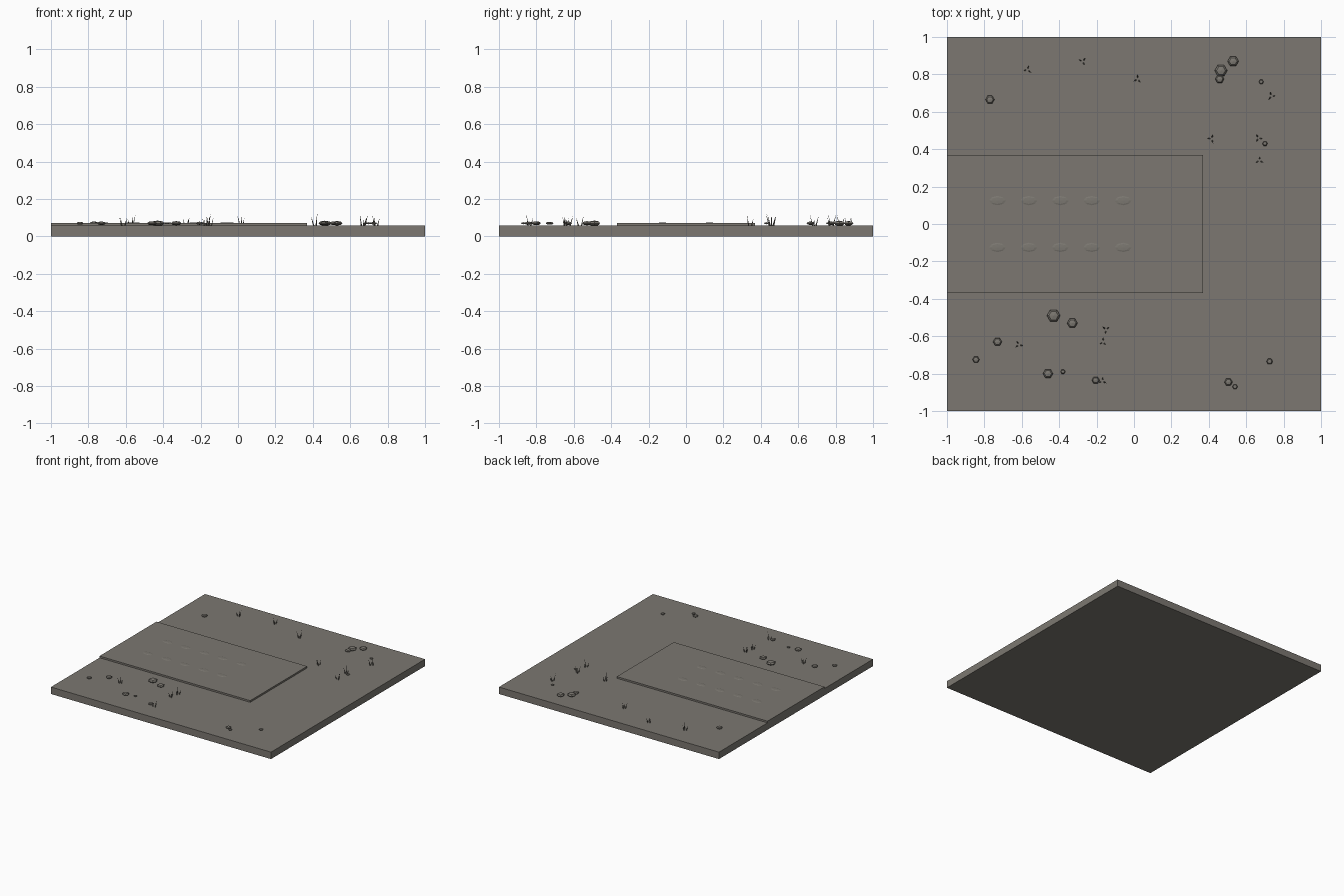
import bpy, bmesh, math, random
from mathutils import Matrix, Vector

if "Cube" in bpy.data.objects:
    bpy.data.objects.remove(bpy.data.objects["Cube"])

random.seed(4)
stone = bpy.data.materials.new("warm grey")
stone.diffuse_color = (0.20, 0.187, 0.165, 1)
stone.use_nodes = True
stone.node_tree.nodes["Principled BSDF"].inputs["Base Color"].default_value = stone.diffuse_color


def make(name, bm):
    me = bpy.data.meshes.new(name)
    bm.to_mesh(me)
    bm.free()
    me.materials.append(stone)
    ob = bpy.data.objects.new(name, me)
    bpy.context.collection.objects.link(ob)
    return ob


def slab(name, x0, x1, y0, y1, z0, z1):
    bm = bmesh.new()
    m = Matrix.Translation(((x0 + x1) / 2, (y0 + y1) / 2, (z0 + z1) / 2))
    m = m @ Matrix.Diagonal((x1 - x0, y1 - y0, z1 - z0, 1))
    bmesh.ops.create_cube(bm, size=1, matrix=m)
    return make(name, bm)


# Ground tile and the road that ends on it
slab("ground_tile", -1, 1, -1, 1, 0, 0.057)
slab("road_end", -1, 0.37, -0.37, 0.37, 0.05, 0.071)

# Shallow worn marks in two wheel tracks
bm = bmesh.new()
for y in (-0.125, 0.125):
    for i in range(5):
        m = Matrix.Translation((-0.73 + i * 0.168, y, 0.071))
        m = m @ Matrix.Diagonal((0.045, 0.025, 0.003, 1))
        bmesh.ops.create_uvsphere(bm, u_segments=8, v_segments=4, radius=1, matrix=m)
make("track_marks", bm)

# Flattened six-sided pebbles: x, y, radius
pebbles = [(-.77, .665, .024), (.465, .82, .034), (.53, .87, .03), (.458, .775, .024),
           (.68, .76, .013), (.70, .43, .014), (-.43, -.49, .036), (-.33, -.53, .028),
           (-.73, -.63, .024), (-.845, -.725, .019), (-.46, -.80, .027), (-.38, -.79, .013),
           (-.205, -.835, .021), (.505, -.845, .022), (.54, -.87, .014), (.725, -.735, .017)]
bm = bmesh.new()
for x, y, r in pebbles:
    m = Matrix.Translation((x, y, 0.07)) @ Matrix.Rotation(math.pi / 6, 4, 'Z')
    m = m @ Matrix.Diagonal((r, r, r * 0.4, 1))
    bmesh.ops.create_uvsphere(bm, u_segments=6, v_segments=4, radius=1, matrix=m)
make("pebbles", bm)

# Tufts of three thin leaning blades
tufts = [(-.57, .825), (-.275, .87), (.02, .775), (.735, .685), (.415, .455), (.665, .46),
         (.67, .34), (-.615, -.645), (-.15, -.565), (-.165, -.63), (-.17, -.84)]
bm = bmesh.new()
for x, y in tufts:
    turn = random.uniform(0, 6.28)
    for k in range(3):
        a = turn + k * 2.1 + random.uniform(-.3, .3)
        h = random.uniform(.04, .07)
        out = Vector((math.cos(a), math.sin(a), 0))
        m = Matrix.Translation(Vector((x, y, 0.055)) + out * 0.01)
        m = m @ Matrix.Rotation(a, 4, 'Z') @ Matrix.Rotation(0.28, 4, 'Y')
        m = m @ Matrix.Translation((0, 0, h / 2))
        bmesh.ops.create_cone(bm, cap_ends=True, segments=4, radius1=0.004,
                              radius2=0, depth=h, matrix=m)
make("grass_tufts", bm)
